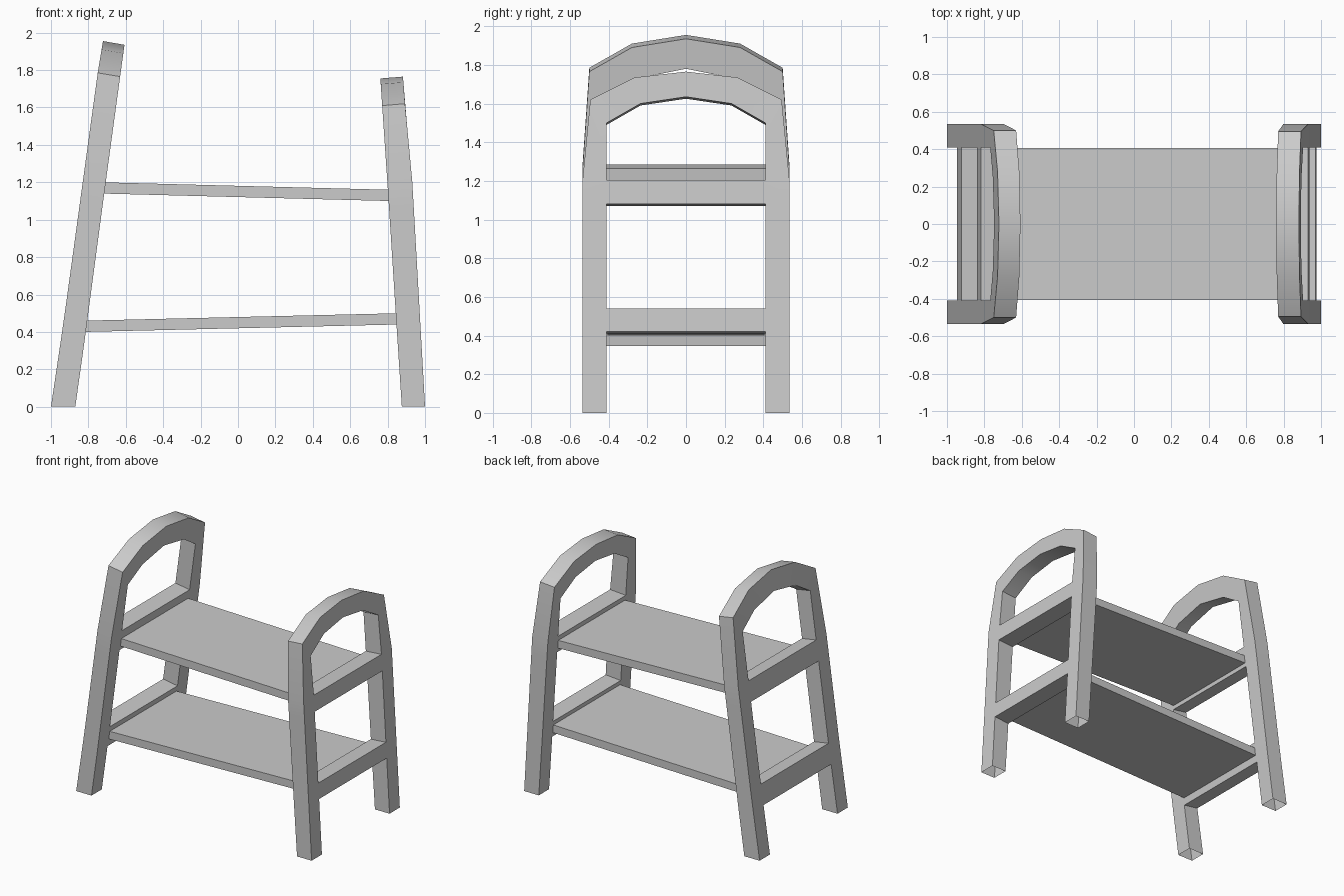
import bpy
import bmesh
from math import radians

cube = bpy.data.objects.get("Cube")
if cube:
    bpy.data.objects.remove(cube)

# One plain grey paint
GREY = (0.6, 0.6, 0.6, 1)
paint = bpy.data.materials.new("light grey")
paint.use_nodes = True
paint.diffuse_color = GREY
paint.node_tree.nodes["Principled BSDF"].inputs["Base Color"].default_value = GREY


def finish(name, bm):
    bmesh.ops.recalc_face_normals(bm, faces=bm.faces)
    mesh = bpy.data.meshes.new(name)
    bm.to_mesh(mesh)
    bm.free()
    mesh.materials.append(paint)
    obj = bpy.data.objects.new(name, mesh)
    bpy.context.collection.objects.link(obj)
    bpy.ops.object.select_all(action='DESELECT')
    obj.select_set(True)
    bpy.context.view_layer.objects.active = obj
    bpy.ops.object.shade_smooth_by_angle(angle=radians(30))
    return obj


def lerp_path(path, z):
    """x of a leaning edge, given as (z, x) points, at height z"""
    for (z0, x0), (z1, x1) in zip(path, path[1:]):
        if z <= z1:
            return x0 + (x1 - x0) * (z - z0) / (z1 - z0)
    return path[-1][1]


def end_frame(name, outside, inside, drop, rails, arch):
    """Two posts joined by an arch and two rails.
    arch: pairs of (y, z) on the outer and inner rim, shoulder to crown."""
    leg, gap = 0.535, 0.41
    heights = [0] + [z for rail in rails for z in rail]
    half = [((leg, z), (gap, z)) for z in heights] + arch
    mirrored = [((-a, b), (-c, d)) for (a, b), (c, d) in half[-2::-1]]
    stations = half + mirrored
    bm = bmesh.new()

    def corner(y, z, path, sink):
        return bm.verts.new((lerp_path(path, z), y, z - (sink if z else 0)))

    # Ring order: rim outside, rim inside, opening inside, opening outside
    rings = []
    for rim, opening in stations:
        rings.append([corner(*rim, outside, 0), corner(*rim, inside, drop),
                      corner(*opening, inside, drop), corner(*opening, outside, 0)])
    last = len(rings) - 1
    rail_starts = [1, 3]
    joints = rail_starts + [last - 1 - i for i in rail_starts]
    for i in range(last):
        for k in range(4):
            if k == 2 and i in joints:
                continue
            n = (k + 1) % 4
            bm.faces.new((rings[i][k], rings[i][n], rings[i + 1][n], rings[i + 1][k]))
    # Rails bridge the openings between the posts
    for i in rail_starts:
        loop_a = [rings[i][2], rings[i][3], rings[i + 1][3], rings[i + 1][2]]
        j, m = last - i, last - i - 1
        loop_b = [rings[j][2], rings[j][3], rings[m][3], rings[m][2]]
        for k in range(4):
            n = (k + 1) % 4
            bm.faces.new((loop_a[k], loop_a[n], loop_b[n], loop_b[k]))
    return finish(name, bm)


def shelf(name, right_end, left_end, thick=0.06, half_depth=0.405):
    """Board sloping between two (x, top z) ends"""
    bm = bmesh.new()
    bmesh.ops.create_cube(bm, size=1)
    for v in bm.verts:
        x, top = left_end if v.co.x > 0 else right_end
        v.co = (x, half_depth * (1 if v.co.y > 0 else -1),
                top - (0 if v.co.z > 0 else thick))
    return finish(name, bm)


# Tall end frame
end_frame("right_end_frame",
          outside=[(0, -1), (0.45, -0.933), (1.785, -0.75), (1.955, -0.722)],
          inside=[(0, -0.87), (1.2, -0.71), (1.955, -0.607)],
          drop=0.02,
          rails=[(0.365, 0.52), (1.13, 1.285)],
          arch=[((0.5, 1.785), (0.41, 1.65)),
                ((0.28, 1.91), (0.25, 1.75)),
                ((0, 1.955), (0, 1.8))])

# Short end frame
end_frame("left_end_frame",
          outside=[(0, 1), (1.2, 0.932), (1.62, 0.893), (1.765, 0.882)],
          inside=[(0, 0.876), (1.16, 0.802), (1.765, 0.761)],
          drop=0.01,
          rails=[(0.42, 0.54), (1.08, 1.205)],
          arch=[((0.495, 1.62), (0.41, 1.5)),
                ((0.265, 1.735), (0.235, 1.6)),
                ((0, 1.765), (0, 1.635))])

# Shelves
shelf("upper_shelf", (-0.73, 1.2), (0.81, 1.16))
shelf("lower_shelf", (-0.825, 0.46), (0.865, 0.5))
